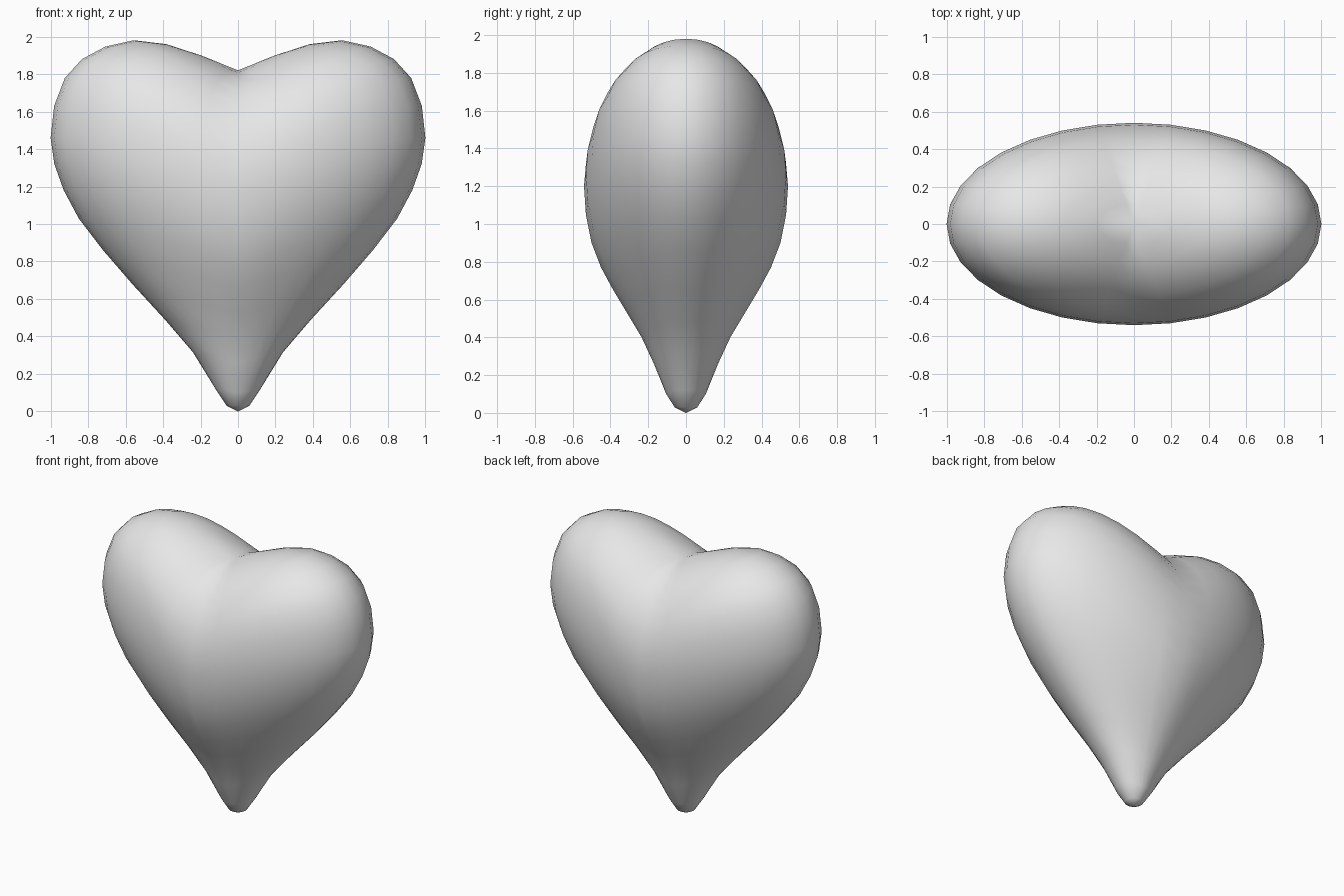
import bpy
import bmesh
from math import sin, cos, pi

cube = bpy.data.objects.get("Cube")
if cube:
    bpy.data.objects.remove(cube, do_unlink=True)

SEGMENTS = 32
DEPTH = 0.54      # half depth at the widest ring
MIDDLE = 1.2      # height of the widest ring on the centre line
CAP = 0.62        # rise from the widest ring to the cleft


def lift_curve(x):
    """How strongly a point is raised, growing away from the cleft."""
    return sin(pi / 2 * min(abs(x), 1)) ** 1.15


# Rings: half width, half depth, height at centre, height at side
rings = []
lobe_lift = [0.36, 0.36, 0.36, 0.35, 0.35, 0.345, 0.31, 0.26]
for k, lift in enumerate(lobe_lift, start=1):
    angle = k * pi / 16
    r = sin(angle)
    z = MIDDLE + CAP * cos(angle)
    rings.append((r, r * DEPTH, z, z + lift * lift_curve(r)))

# Lower body narrowing to a round tip
rings += [
    (0.98, 0.53, 1.05, 1.32),
    (0.93, 0.50, 0.90, 1.18),
    (0.85, 0.45, 0.77, 1.03),
    (0.72, 0.385, 0.65, 0.86),
    (0.56, 0.31, 0.525, 0.675),
    (0.39, 0.235, 0.40, 0.49),
    (0.24, 0.17, 0.26, 0.315),
    (0.12, 0.105, 0.10, 0.12),
    (0.06, 0.06, 0.03, 0.03),
]

# Heart surface
bm = bmesh.new()
loops = []
for a, b, z_mid, z_side in rings:
    loop = []
    for i in range(SEGMENTS):
        t = 2 * pi * i / SEGMENTS
        x, y = a * cos(t), b * sin(t)
        z = z_mid + (z_side - z_mid) * lift_curve(x) / lift_curve(a)
        loop.append(bm.verts.new((x, y, z)))
    loops.append(loop)

cleft = bm.verts.new((0, 0, MIDDLE + CAP))
tip = bm.verts.new((0, 0, 0))
for i in range(SEGMENTS):
    j = (i + 1) % SEGMENTS
    bm.faces.new((cleft, loops[0][i], loops[0][j]))
    bm.faces.new((tip, loops[-1][j], loops[-1][i]))
    for upper, lower in zip(loops, loops[1:]):
        bm.faces.new((upper[i], lower[i], lower[j], upper[j]))
bmesh.ops.recalc_face_normals(bm, faces=bm.faces)
for face in bm.faces:
    face.smooth = True

mesh = bpy.data.meshes.new("heart")
bm.to_mesh(mesh)
bm.free()
heart = bpy.data.objects.new("heart", mesh)
bpy.context.collection.objects.link(heart)

# Plain grey material
grey = bpy.data.materials.new("light_grey")
grey.use_nodes = True
colour = (0.8, 0.8, 0.8, 1)
grey.diffuse_color = colour
grey.node_tree.nodes["Principled BSDF"].inputs["Base Color"].default_value = colour
mesh.materials.append(grey)
